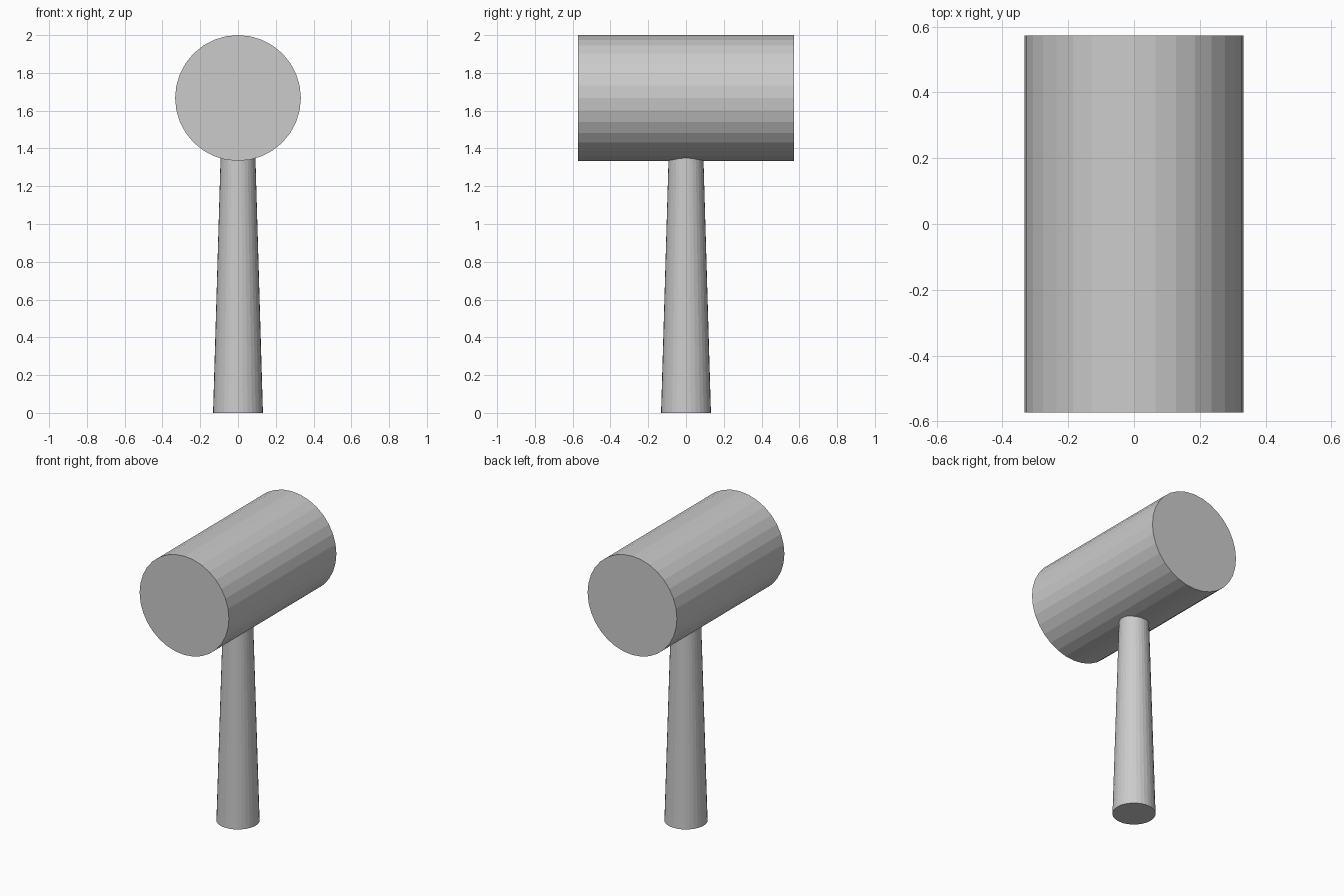
import bpy
import math

if "Cube" in bpy.data.objects:
    bpy.data.objects.remove(bpy.data.objects["Cube"])

HEAD_R, HEAD_LEN = 0.333, 1.145
HEAD_Z = 2.0 - HEAD_R
HANDLE_TOP = HEAD_Z  # handle runs into the middle of the head

# Mallet head: flat-shaded drum lying along y
bpy.ops.mesh.primitive_cylinder_add(
    vertices=32, radius=HEAD_R, depth=HEAD_LEN,
    location=(0, 0, HEAD_Z), rotation=(math.pi / 2, 0, 0))
bpy.context.object.name = "mallet_head"

# Handle: tapered shaft, wider at the base
bpy.ops.mesh.primitive_cone_add(
    vertices=32, radius1=0.132, radius2=0.083, depth=HANDLE_TOP,
    location=(0, 0, HANDLE_TOP / 2))
bpy.context.object.name = "handle"
